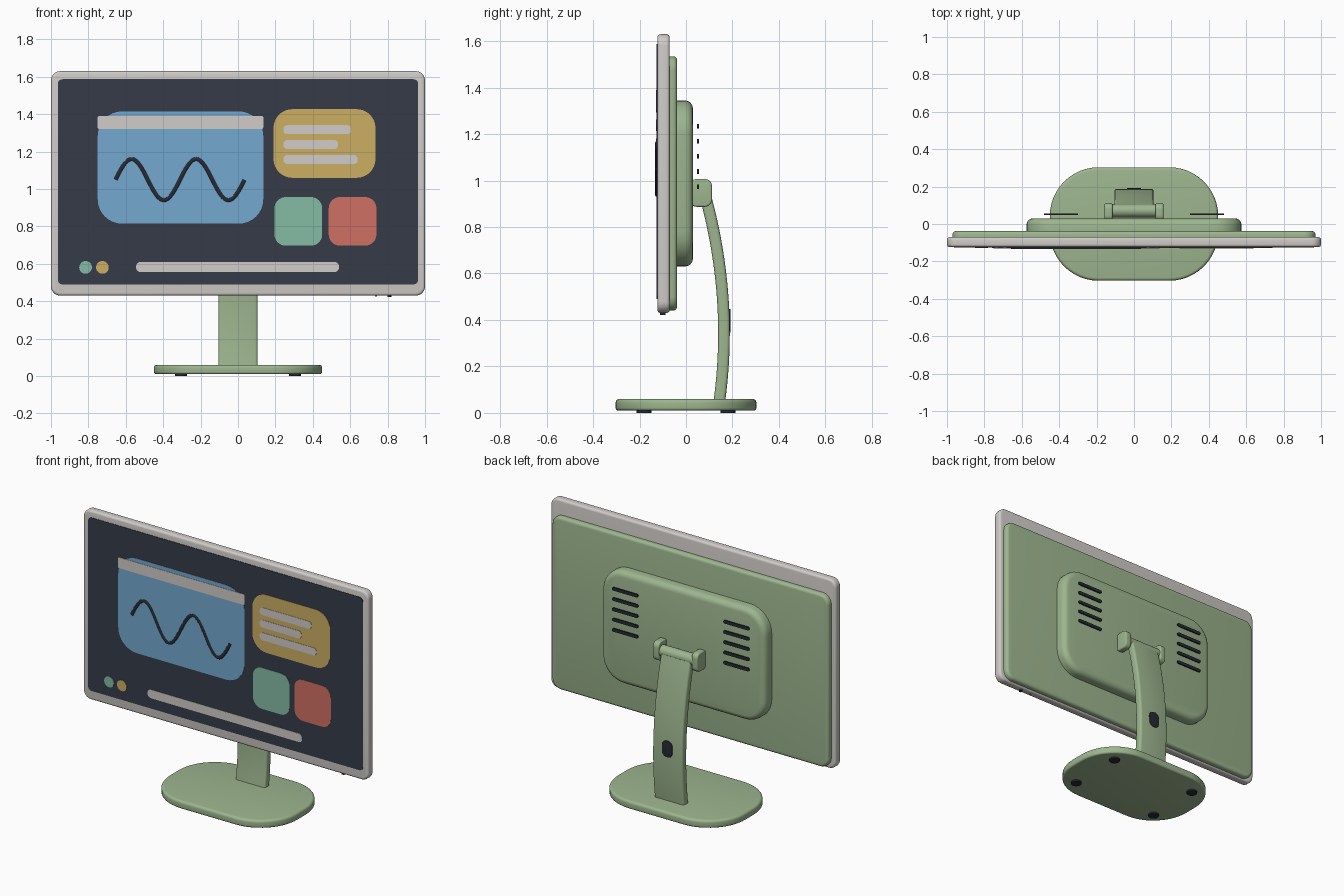
import bpy, bmesh, math

if "Cube" in bpy.data.objects:
    bpy.data.objects.remove(bpy.data.objects["Cube"])

def srgb(name, r, g, b):
    m = bpy.data.materials.new(name)
    lin = [((c / 255 + 0.055) / 1.055) ** 2.4 for c in (r, g, b)]
    m.diffuse_color = (*lin, 1)
    m.use_nodes = True
    m.node_tree.nodes["Principled BSDF"].inputs["Base Color"].default_value = m.diffuse_color
    return m

GREEN = srgb("sage green", 157, 182, 143)
LIGHT = srgb("warm light grey", 208, 204, 200)
SCREEN = srgb("screen navy", 54, 59, 72)
DARK = srgb("dark rubber", 38, 42, 52)
BLUE = srgb("window blue", 117, 168, 208)
YELLOW = srgb("mustard", 204, 175, 100)
TEAL = srgb("mint", 132, 188, 165)
RED = srgb("coral", 206, 112, 100)

AXES = {"x": lambda u, v, d: (d, u, v),
        "y": lambda u, v, d: (u, d, v),
        "z": lambda u, v, d: (u, v, d)}

def rounded(w, h, r, n=8):
    """Outline of a rounded rectangle centred on the origin."""
    pts = []
    for k, (sx, sy) in enumerate(((1, 1), (-1, 1), (-1, -1), (1, -1))):
        for i in range(n + 1):
            a = math.pi / 2 * (k + i / n)
            pts.append((sx * (w / 2 - r) + r * math.cos(a),
                        sy * (h / 2 - r) + r * math.sin(a)))
    return pts

def loft(name, rings, mat):
    """Skin a list of equal-length rings and cap both ends."""
    bm = bmesh.new()
    loops = [[bm.verts.new(p) for p in ring] for ring in rings]
    n = len(loops[0])
    for a, b in zip(loops, loops[1:]):
        for i in range(n):
            j = (i + 1) % n
            bm.faces.new((a[i], a[j], b[j], b[i]))
    bm.faces.new(loops[0])
    bm.faces.new(loops[-1])
    bmesh.ops.remove_doubles(bm, verts=bm.verts, dist=1e-5)
    bmesh.ops.recalc_face_normals(bm, faces=bm.faces)
    me = bpy.data.meshes.new(name)
    bm.to_mesh(me)
    bm.free()
    ob = bpy.data.objects.new(name, me)
    bpy.context.collection.objects.link(ob)
    me.materials.append(mat)
    bpy.context.view_layer.objects.active = ob
    ob.select_set(True)
    bpy.ops.object.shade_smooth_by_angle(angle=math.radians(35))
    ob.select_set(False)
    return ob

def slab(name, axis, u0, u1, v0, v1, r, d0, d1, mat, b0=0.0, b1=0.0, n=8):
    """Rounded-rectangle slab from d0 to d1 with rounded rims b0 and b1."""
    r = min(r, (u1 - u0) / 2 - 1e-4, (v1 - v0) / 2 - 1e-4)
    steps = []
    for i in range(5 if b0 else 1):
        a = math.pi / 2 * i / 4
        steps.append((b0 * (1 - math.sin(a)), d0 + b0 * (1 - math.cos(a))))
    for i in range(5 if b1 else 1):
        a = math.pi / 2 * i / 4
        steps.append((b1 * (1 - math.cos(a)), d1 - b1 * (1 - math.sin(a))))
    cu, cv, to3d = (u0 + u1) / 2, (v0 + v1) / 2, AXES[axis]
    rings = [[to3d(cu + u, cv + v, d) for u, v in
              rounded(u1 - u0 - 2 * o, v1 - v0 - 2 * o, max(r - o, 1e-3), n)]
             for o, d in steps]
    return loft(name, rings, mat)

# Display body: bezel, back shell, rear housing, glass
slab("bezel", "y", -1, 1, 0.43, 1.63, 0.05, -0.123, -0.07, LIGHT, 0.014, 0.014)
slab("back_shell", "y", -0.97, 0.97, 0.44, 1.535, 0.06, -0.075, -0.038, GREEN, 0, 0.018)
slab("rear_housing", "y", -0.575, 0.575, 0.63, 1.345, 0.15, -0.045, 0.03, GREEN, 0, 0.035)
slab("screen", "y", -0.963, 0.963, 0.49, 1.587, 0.025, -0.126, -0.118, SCREEN)

# Screen graphics as thin plates in two layers
def panel(name, u0, u1, v0, v1, r, mat, layer=0):
    d = -0.128 - 0.002 * layer
    slab(name, "y", u0, u1, v0, v1, r, d, d + 0.003, mat)

panel("window_panel", -0.75, 0.135, 0.815, 1.415, 0.13, BLUE)
panel("window_title_bar", -0.75, 0.135, 1.322, 1.39, 0.006, LIGHT, 1)
panel("note_panel", 0.19, 0.735, 1.06, 1.427, 0.10, YELLOW)
for i, (end, z) in enumerate(((0.605, 1.317), (0.535, 1.238), (0.64, 1.158))):
    panel(f"note_line_{i + 1}", 0.243, end, z - 0.024, z + 0.024, 0.02, LIGHT, 1)
panel("mint_tile", 0.195, 0.45, 0.697, 0.957, 0.06, TEAL)
panel("coral_tile", 0.485, 0.74, 0.697, 0.957, 0.06, RED)
panel("task_bar", -0.545, 0.54, 0.556, 0.61, 0.025, LIGHT)
for name, x, mat in (("mint_dot", -0.815, TEAL), ("mustard_dot", -0.725, YELLOW)):
    panel(name, x - 0.034, x + 0.034, 0.547, 0.615, 0.034, mat)

# Sine wave drawn as a round tube
wave = []
for i in range(65):
    t = i / 64
    a = 4 * math.pi * t
    x, z = -0.655 + 0.69 * t, 1.05 + 0.11 * math.sin(a)
    dx, dz = 0.69, 0.11 * 4 * math.pi * math.cos(a)
    l = math.hypot(dx, dz)
    nx, nz = -dz / l, dx / l
    wave.append([(x + nx * 0.01 * math.cos(k), -0.129 + 0.004 * math.sin(k), z + nz * 0.01 * math.cos(k))
                 for k in (math.tau * j / 8 for j in range(8))])
loft("wave_line", wave, DARK)

# Vent slots standing just behind the rear housing
for side, s in (("left", -1), ("right", 1)):
    for i in range(5):
        z = 0.974 + 0.065 * i
        u = sorted((s * 0.30, s * 0.48))
        slab(f"vent_{side}_{i + 1}", "y", u[0], u[1], z - 0.01, z + 0.01, 0.009, 0.048, 0.056, DARK, n=4)

# Hinge: two lugs and a barrel
for side, s in (("left", -1), ("right", 1)):
    d = sorted((s * 0.115, s * 0.157))
    slab(f"hinge_lug_{side}", "x", 0.015, 0.112, 0.887, 1.007, 0.032, d[0], d[1], GREEN, 0.008, 0.008)
slab("hinge_barrel", "x", 0.036, 0.106, 0.912, 0.982, 0.035, -0.12, 0.12, GREEN)

# Curved stand arm swept along a parabola
def arm_y(z):
    return 0.145 + 0.0416 * (z - 0.06) - 0.23 * (z - 0.06) * (z - 0.445)

def arm_slope(z):
    return 0.0416 - 0.23 * (2 * z - 0.505)

section = rounded(0.21, 0.05, 0.014, 4)
rings = []
for i in range(25):
    z = 0.045 + (0.935 - 0.045) * i / 24
    s = arm_slope(z)
    l = math.hypot(1, s)
    rings.append([(u, arm_y(z) + v / l, z - v * s / l) for u, v in section])
loft("stand_arm", rings, GREEN)

# Cable opening on the back of the arm
slab("cable_opening", "y", -0.037, 0.037, 0.345, 0.448, 0.034, 0.178, 0.192, DARK, 0, 0.003)

# Base with four feet
slab("base", "z", -0.45, 0.45, -0.303, 0.303, 0.26, 0.01, 0.06, GREEN, 0.012, 0.016, 12)
for i, (x, y) in enumerate(((-1, -1), (1, -1), (1, 1), (-1, 1))):
    fx, fy = x * 0.305, y * 0.18
    slab(f"foot_{i + 1}", "z", fx - 0.032, fx + 0.032, fy - 0.032, fy + 0.032, 0.032, 0, 0.014, DARK)

# Controls under the bezel
slab("power_button", "z", 0.798, 0.822, -0.112, -0.088, 0.012, 0.422, 0.435, DARK)
slab("status_light", "z", 0.732, 0.744, -0.106, -0.094, 0.006, 0.426, 0.435, TEAL)
